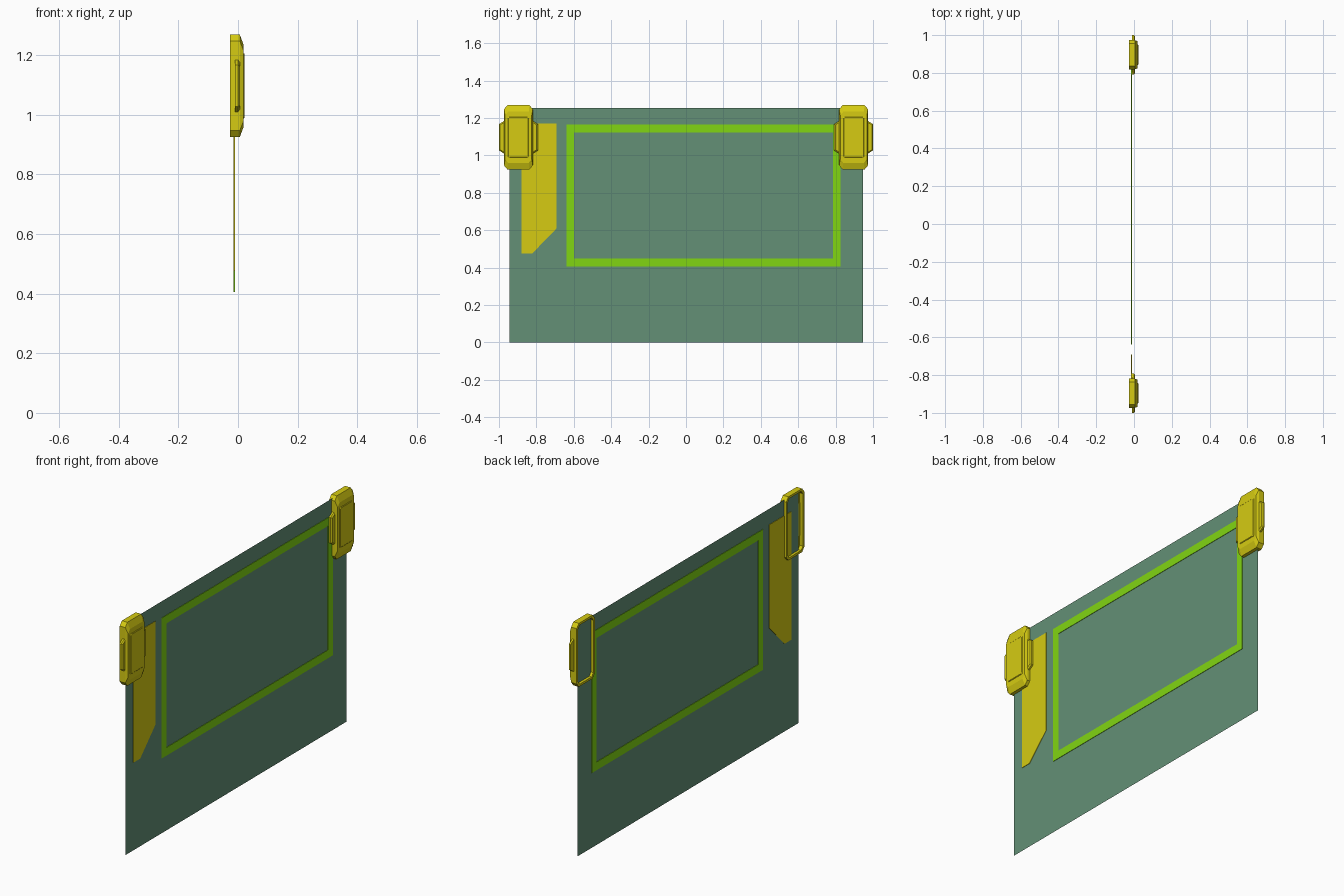
import bpy
import bmesh

cube = bpy.data.objects.get("Cube")
if cube:
    bpy.data.objects.remove(cube, do_unlink=True)


def material(name, rgb):
    mat = bpy.data.materials.new(name)
    mat.use_nodes = True
    color = (*rgb, 1)
    mat.diffuse_color = color
    bsdf = next(n for n in mat.node_tree.nodes if n.type == 'BSDF_PRINCIPLED')
    bsdf.inputs["Base Color"].default_value = color
    return mat


yellow = material("yellow", (0.67, 0.60, 0.006))
lime = material("lime green", (0.22, 0.67, 0.006))
teal = material("grey green", (0.125, 0.28, 0.18))


def rect(y0, y1, z0, z1):
    return [(y0, z0), (y1, z0), (y1, z1), (y0, z1)]


def octagon(hy, hz, cy, cz):
    """Rectangle with cut corners, centred on the origin."""
    return [(-hy + cy, -hz), (hy - cy, -hz), (hy, -hz + cz), (hy, hz - cz),
            (hy - cy, hz), (-hy + cy, hz), (-hy, hz - cz), (-hy, -hz + cz)]


def loft(name, rings, mat, center=(0, 0), loop=False):
    """Skin a list of (x, outline) rings; cap the ends or close into a loop."""
    bm = bmesh.new()
    rows = [[bm.verts.new((x, y + center[0], z + center[1])) for y, z in outline]
            for x, outline in rings]
    pairs = list(zip(rows, rows[1:]))
    if loop:
        pairs.append((rows[-1], rows[0]))
    else:
        bm.faces.new(rows[0])
        if len(rows) > 1:
            bm.faces.new(rows[-1])
    for a, b in pairs:
        n = len(a)
        for i in range(n):
            j = (i + 1) % n
            bm.faces.new((a[i], a[j], b[j], b[i]))
    bmesh.ops.recalc_face_normals(bm, faces=bm.faces)
    mesh = bpy.data.meshes.new(name)
    bm.to_mesh(mesh)
    bm.free()
    mesh.materials.append(mat)
    obj = bpy.data.objects.new(name, mesh)
    bpy.context.collection.objects.link(obj)
    return obj


# Flat sheet
SHEET_X = -0.0125
loft("sheet", [(SHEET_X, rect(-0.945, 0.945, 0, 1.255))], teal)

# Thin plates showing on both sides of the sheet
back, front = SHEET_X - 0.0025, SHEET_X + 0.0025
outer = rect(-0.638, 0.826, 0.406, 1.166)
inner = rect(-0.598, 0.785, 0.45, 1.122)
loft("border_frame", [(back, outer), (front, outer), (front, inner), (back, inner)],
     lime, loop=True)

stripe = [(-0.88, 0.476), (-0.822, 0.476), (-0.692, 0.61), (-0.692, 1.17), (-0.88, 1.17)]
loft("side_stripe", [(back, stripe), (front, stripe)], yellow)

# Corner clips: open-backed shell, raised pad and side tabs
for label, side in (("front", -1), ("back", 1)):
    center = (side * 0.896, 1.097)
    body = octagon(0.077, 0.172, 0.018, 0.022)
    hollow = octagon(0.065, 0.16, 0.014, 0.018)
    loft(label + "_clip_body", [
        (-0.008, hollow),
        (-0.027, hollow),
        (-0.027, body),
        (0.006, body),
        (0.019, octagon(0.071, 0.137, 0.016, 0.02)),
    ], yellow, center)
    loft(label + "_clip_pad", [
        (0.016, octagon(0.055, 0.109, 0.004, 0.004)),
        (0.020, octagon(0.055, 0.109, 0.004, 0.004)),
        (0.0225, octagon(0.052, 0.106, 0.004, 0.004)),
    ], yellow, center)
    loft(label + "_clip_tabs", [
        (-0.0095, octagon(0.104, 0.088, 0.028, 0.018)),
        (0.000, octagon(0.104, 0.088, 0.028, 0.018)),
        (0.006, octagon(0.098, 0.082, 0.026, 0.016)),
    ], yellow, center)
